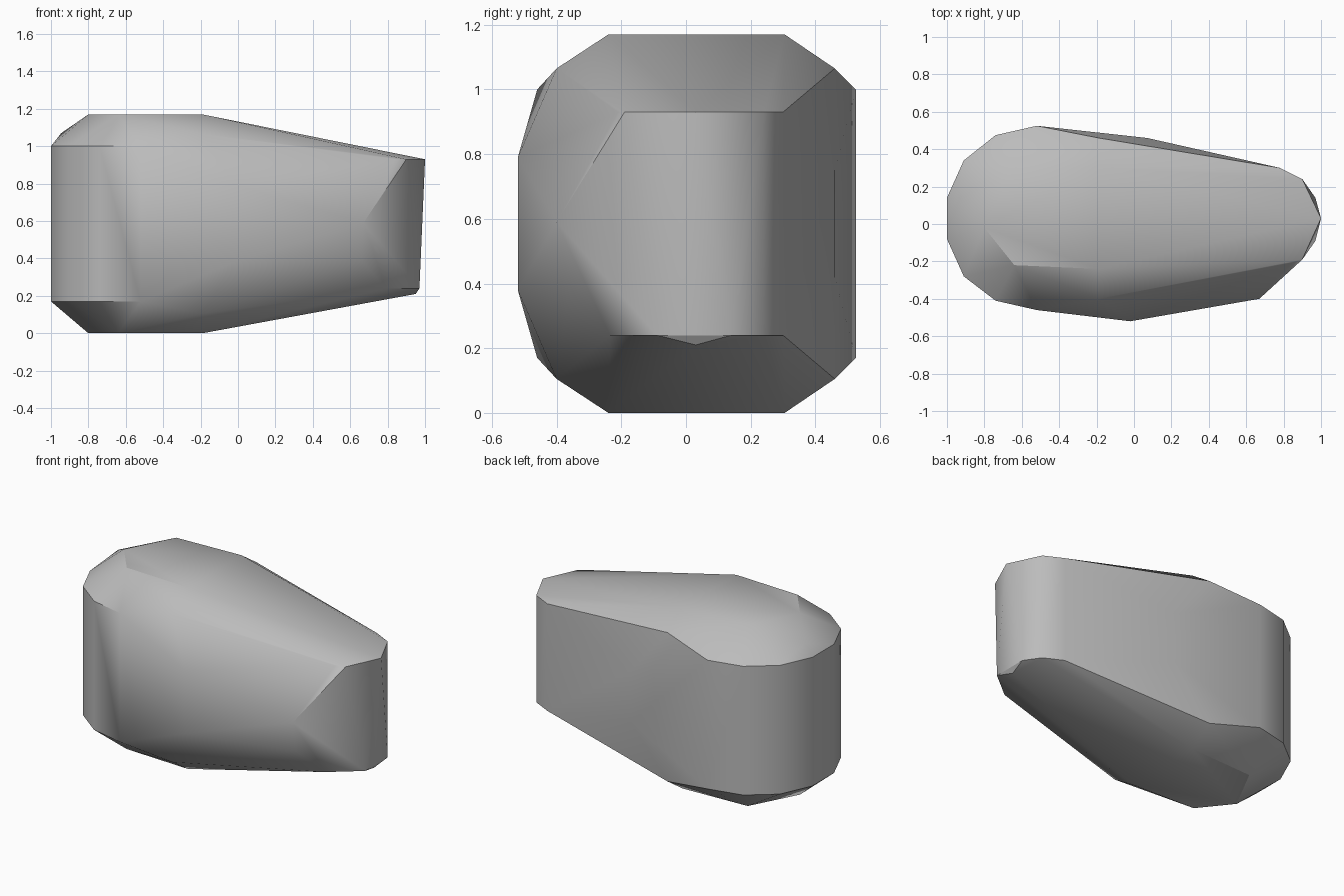
import bpy
import bmesh
import math

# Remove the default cube
default_cube = bpy.data.objects.get("Cube")
if default_cube:
    bpy.data.objects.remove(default_cube, do_unlink=True)

HEIGHT = 1.17


def make_material(name, color):
    material = bpy.data.materials.new(name)
    material.use_nodes = True
    material.diffuse_color = color
    shader = next(node for node in material.node_tree.nodes if node.type == "BSDF_PRINCIPLED")
    shader.inputs["Base Color"].default_value = color
    return material


def mirrored_level(outline, z):
    """Place an outline at a height and at the matching height below the middle."""
    return [(x, y, level) for x, y in outline for level in (z, HEIGHT - z)]


# Flat top and bottom
cap = [(-.64, .285), (-.19, .305), (-.19, -.24), (-.64, -.22), (-.8, -.02)]

# Shoulders where the tapering half begins
shoulder = [(-.19, .46), (-.19, -.4)]

# Rounded broad end with upright walls
broad_end = [(-.52, .525), (-.74, .475), (-.91, .34), (-1, .14),
             (-1, -.08), (-.91, -.28), (-.74, -.41), (-.52, -.46)]

# Bulges halfway up the front and back
belly = [(-.02, -.52)]
back_bulge = [(.07, .46)]

# Narrow end
narrow_end = [(.78, .3), (.9, .24)]
narrow_top = [(.84, -.21, .93), (.9, -.19, .93), (1, .03, .93)]
narrow_bottom = [(.79, -.235, .24), (.97, -.09, .24), (.95, .03, .21), (.97, .14, .24)]

# Chipped corners
chips = [(.67, -.4, .59), (.66, -.36, .39), (-.945, .13, 1.07)]

points = narrow_top + narrow_bottom + chips
for outline, z in ((cap, HEIGHT), (shoulder, 1.065), (broad_end, 1.0),
                   (belly, .79), (back_bulge, .75), (narrow_end, .93)):
    points += mirrored_level(outline, z)

# Wrap the stone's faceted skin around its corners
bm = bmesh.new()
for point in points:
    bm.verts.new(point)
hull = bmesh.ops.convex_hull(bm, input=bm.verts[:])
loose = [v for v in bm.verts if not v.link_faces]
bmesh.ops.delete(bm, geom=loose, context="VERTS")
bmesh.ops.dissolve_limit(bm, angle_limit=math.radians(1), verts=bm.verts[:], edges=bm.edges[:])
bmesh.ops.recalc_face_normals(bm, faces=bm.faces[:])

mesh = bpy.data.meshes.new("stone")
bm.to_mesh(mesh)
bm.free()

stone = bpy.data.objects.new("stone", mesh)
bpy.context.collection.objects.link(stone)
mesh.materials.append(make_material("stone grey", (.5, .5, .5, 1)))

# Soft facets with crisp main edges
bpy.ops.object.select_all(action="DESELECT")
stone.select_set(True)
bpy.context.view_layer.objects.active = stone
bpy.ops.object.shade_smooth_by_angle(angle=math.radians(30))
